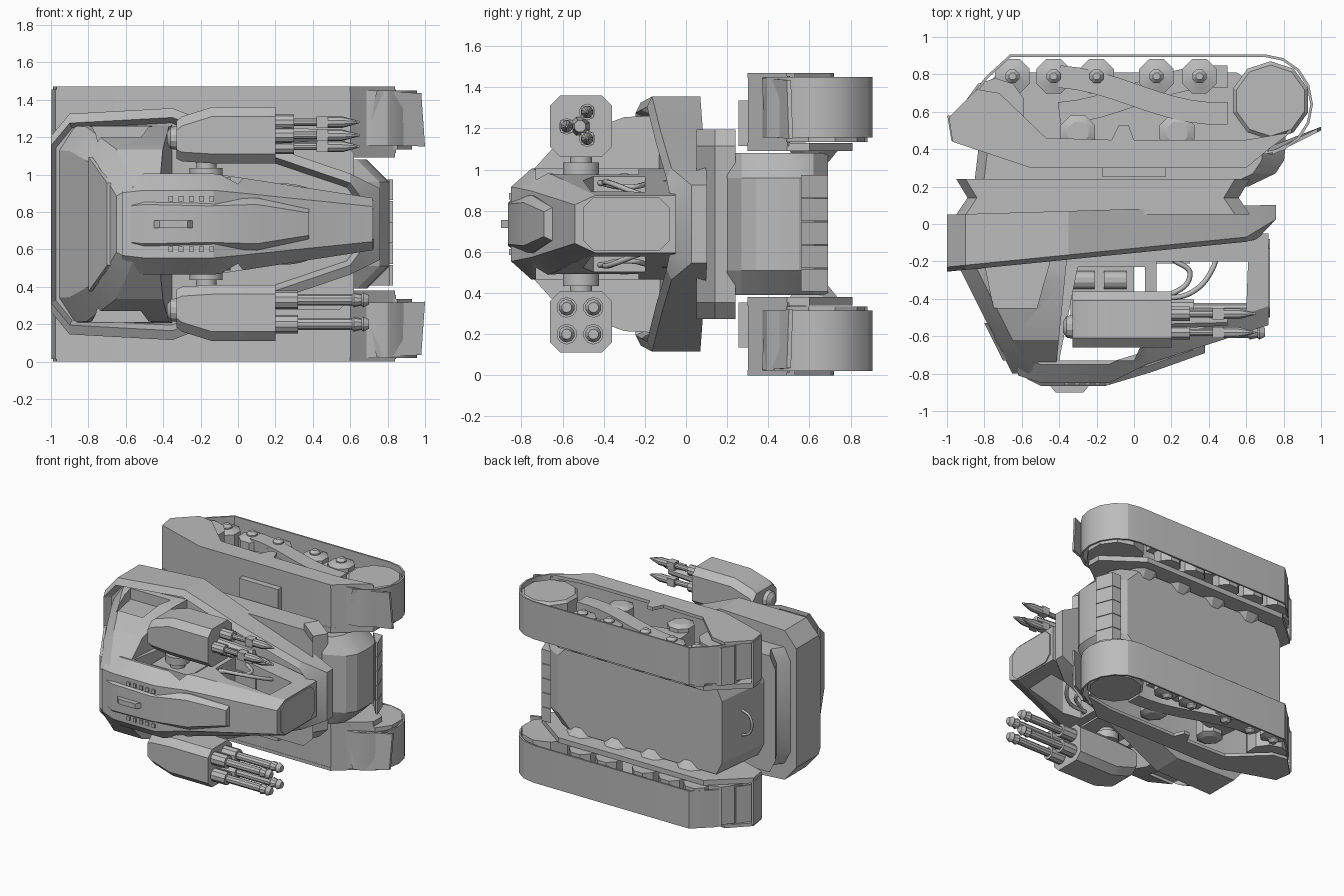
import bpy, bmesh
from math import cos, sin, pi

if "Cube" in bpy.data.objects:
    bpy.data.objects.remove(bpy.data.objects["Cube"])

MID = .735  # lateral centre plane; the vehicle lies on its side
GREY = (.5, .5, .5, 1)
SIDES = (1, -1)
mat = bpy.data.materials.new("plain grey")
mat.use_nodes = True
mat.diffuse_color = GREY
mat.node_tree.nodes["Principled BSDF"].inputs["Base Color"].default_value = GREY


def shade(ob):
    """Apply any modifier, then smooth the gentle edges only."""
    bpy.ops.object.select_all(action='DESELECT')
    bpy.context.view_layer.objects.active = ob
    ob.select_set(True)
    for modifier in list(ob.modifiers):
        bpy.ops.object.modifier_apply(modifier=modifier.name)
    bpy.ops.object.shade_smooth_by_angle(angle=.4)


def finish(name, bm):
    bmesh.ops.recalc_face_normals(bm, faces=bm.faces)
    mesh = bpy.data.meshes.new(name)
    bm.to_mesh(mesh)
    bm.free()
    ob = bpy.data.objects.new(name, mesh)
    bpy.context.collection.objects.link(ob)
    mesh.materials.append(mat)
    shade(ob)
    return ob


def loft(name, rings, recess=0):
    """Skin a stack of equal rings; points are (x, y, offset from the mid plane)."""
    bm = bmesh.new()
    loops = [[bm.verts.new((x, y, MID + d)) for x, y, d in ring] for ring in rings]
    for a, b in zip(loops, loops[1:]):
        for i in range(len(a)):
            bm.faces.new((a[i - 1], a[i], b[i], b[i - 1]))
    bm.faces.new(loops[0])
    top = bm.faces.new(loops[-1])
    if recess:
        bmesh.ops.recalc_face_normals(bm, faces=bm.faces)
        bmesh.ops.inset_region(bm, faces=[top], thickness=recess / 2)
        bmesh.ops.translate(bm, verts=top.verts, vec=(0, recess, 0))
    return finish(name, bm)


def prism(name, outline, near, far):
    return loft(name, [[(x, y, d) for x, y in outline] for d in (near, far)])


def block(name, x, y, d, length, height, width):
    rect = [(x + i * length / 2, y + j * height / 2) for i, j in ((-1, -1), (1, -1), (1, 1), (-1, 1))]
    return prism(name, rect, d - width / 2, d + width / 2)


def lathe(name, axis, centre, profile, sides=8):
    """Turned part along x or across the vehicle; profile holds (position, radius)."""
    rings = []
    for pos, radius in profile:
        angles = [2 * pi * (i + .5) / sides for i in range(sides)]
        round_ring = [(centre[0] + radius * cos(a), centre[1] + radius * sin(a)) for a in angles]
        rings.append([(pos, u, v) if axis == 'x' else (u, v, pos) for u, v in round_ring])
    return loft(name, rings)


def ribbon(name, path, near, far, thickness, closed=False):
    bm = bmesh.new()
    pairs = [[bm.verts.new((x, y, MID + d)) for d in (near, far)] for x, y in path]
    for a, b in zip(pairs, pairs[1:] + (pairs[:1] if closed else [])):
        bm.faces.new((a[0], a[1], b[1], b[0]))
    strip = finish(name, bm)
    solid = strip.modifiers.new("thickness", 'SOLIDIFY')
    solid.thickness, solid.offset = thickness, 0
    shade(strip)


def cable(name, points, radius):
    curve = bpy.data.curves.new(name, 'CURVE')
    curve.dimensions, curve.bevel_depth, curve.bevel_resolution = '3D', radius, 1
    spline = curve.splines.new('BEZIER')
    spline.bezier_points.add(len(points) - 1)
    for knot, (x, y, d) in zip(spline.bezier_points, points):
        knot.co = (x, y, MID + d)
        knot.handle_left_type = knot.handle_right_type = 'AUTO'
    curve.materials.append(mat)
    bpy.context.collection.objects.link(bpy.data.objects.new(name, curve))


def cut(ob, outline, near, far):
    cutter = prism("cutter", outline, near, far)
    boolean = ob.modifiers.new("opening", 'BOOLEAN')
    boolean.operation, boolean.object, boolean.solver = 'DIFFERENCE', cutter, 'EXACT'
    shade(ob)
    bpy.data.objects.remove(cutter)


def mirrored(half):
    """Half of a ring, completed on the other side."""
    return half + [(x, y, -d) for x, y, d in reversed(half)]


def plan(back, front, y, width, nose):
    """Long chamfered deck outline at one height."""
    return mirrored([(back, y, width - .1), (back + .05, y, width),
                     (front - nose, y, width), (front, y, width - nose)])


def octagon(x, y, d, high, wide, corner=.05):
    """Chamfered rectangle facing along x."""
    quarter = [(high, wide - corner), (high - corner, wide)]
    arc = quarter + [(-u, v) for u, v in reversed(quarter)]
    return [(x, y + u, d + v) for u, v in arc + [(-u, -v) for u, v in arc]]


# lower hull with a rounded nose, a row of nose plates and a rear handle
heights = [.2 + .07 * i for i in range(8)]
loft("hull", [plan(.12 * y - .88, .81 - .2 * ((y - .45) / .25) ** 4, y, .345, .12) for y in heights])
for i in range(-2, 3):
    prism("nose_plate", [(.81, .56), (.83, .56), (.78, .69), (.7, .69)], i * .114 - .1, i * .114 + .01)
cable("rear_handle", [(-.82, .47, -.1), (-.89, .47, -.06), (-.89, .47, .06), (-.82, .47, .1)], .01)

# waisted deck under the turret
loft("deck", [plan(pinch - .95, .62 - pinch, y, .46, .08) for y, pinch in ((.05, 0), (.14, .06), (.24, 0))])

# wedge shaped turret base with a sunken floor
stations = [(-1, .47), (-.9, .59), (-.35, .62), (.1, .44), (.6, .27), (.76, .19)]
loft("turret_base", [mirrored([(x, .08 + .03 * x, w) for x, w in stations]),
                     mirrored([(x, .1 * x - .13 + .08 * (x > .7), w) for x, w in stations]),
                     mirrored([(x - .1 * (x > .7), .1 * x - .155, w - .05) for x, w in stations])], recess=.06)

# broad faceted rear of the cabin, narrowing toward the roof
rear = loft("cabin_rear", [mirrored([(-1.05 - y / 2, y, w * .75), (-.96 - y / 2, y, w), (y * .1 - .34, y, w)])
                           for y, w in ((-.1, .53), (-.3, .52), (-.62, .4), (-.8, .2))])
for s in SIDES:
    cut(rear, [(-.8, -.2), (-.75, -.45), (-.52, -.45), (-.45, -.2)], s * .44, s * .7)
loft("rear_vent", [mirrored([(o - .79, -.53, .36), (o - .69, -.73, .22)]) for o in (-.01, .01)])

# long central cabin, open at the sides, with a seat and an ammunition box inside
cabin = loft("cabin", [
    mirrored([(x, -.05, w), (x, roof + .1, w), (x, roof, w * .67)])
    for x, roof, w in ((-.62, -.81, .25), (-.5, -.85, .27), (-.13, -.85, .27), (.07, -.75, .24), (.72, -.54, .14))])
cut(cabin, [(-.4, -.73), (0, -.73), (.06, -.6), (.06, -.23), (-.3, -.23)], -.5, .5)
cut(cabin, [(.12, -.2), (.12, -.45), (.25, -.5), (.6, -.46), (.61, -.2)], -.5, .5)
loft("front_window", [octagon(x, -.29, 0, .21, .13) for x in (.7, .728)])
block("seat", .14, -.14, 0, .32, .14, .26)
block("ammunition_box", -.17, -.35, 0, .34, .5, .4)
for s in SIDES:
    for x in (-.27, -.1):
        lathe("ammunition_tube", 'x', (-.3, s * .2), [(x - .06, .05), (x + .06, .05)], sides=12)

# raised roof spine with ribs and a handle
loft("roof_spine", [mirrored([(x, roof + .12, w), (x, roof + .04, w), (x, roof, w * .75)])
                    for x, roof, w in ((-.57, -.83, .13), (-.5, -.865, .14), (-.15, -.865, .13),
                                       (.1, -.79, .14), (.38, -.69, .08))])
prism("roof_handle", [(-.46, -.85), (-.42, -.9), (-.27, -.9), (-.23, -.85)], -.02, .02)
for s in SIDES:
    for i in range(5):
        block("roof_rib", i * .055 - .36, -.83, s * .135, .025, .06, .03)

# cross shaft and gun pods
lathe("gun_shaft", 'across', (-.17, -.51), [(-.36, .055), (.36, .055)], sides=16)
for s in SIDES:
    lathe("shaft_collar", 'across', (-.17, -.51), [(s * .24, .09), (s * .3, .09), (s * .3, .06)], sides=16)
    lathe("pod_rear_ball", 'x', (-.55, s * .46), [(-.38, .03), (-.36, .06), (-.3, .07)], sides=12)
    loft("gun_pod", [octagon(x, -.51, s * d, .15, wide)
                     for x, d, wide in ((-.33, .45, .1), (-.3, .455, .12), (-.14, .475, .15), (.2, .475, .15))])

# four cannons in one pod
for y in (-.58, -.45):
    for d in (-.405, -.535):
        lathe("cannon", 'x', (y, d), [(.18, .05), (.32, .05), (.32, .03), (.61, .03), (.62, .04),
                                      (.66, .03), (.67, .04), (.7, .025)], sides=10)

# three missiles around a core in the other
for y, d in ((-.58, .475), (-.48, .545), (-.48, .415)):
    lathe("missile", 'x', (y, d), [(.18, .04), (.3, .04), (.3, .02), (.42, .02), (.43, .03),
                                   (.56, .03), (.65, .005)], sides=10)
    block("missile_clamp", .45, y, d, .06, .06, .06)
lathe("launcher_core", 'x', (-.515, .475), [(.18, .05), (.5, .03)])
for s in SIDES:
    cable("hose", [(.12, -.4, s * .2), (.3, -.37, s * .2), (.42, -.24, s * .15), (.45, -.1, s * .1)], .014)
    cable("hose", [(.12, -.42, s * .2), (.3, -.27, s * .18), (.2, -.16, s * .2), (.3, -.08, s * .2)], .014)

# track units: belt with a round front, armour around it, running gear inside
front_arc = [(.7 + .25 * cos(a), .64 + .26 * sin(a)) for a in [pi * (.5 - i / 8) for i in range(9)]]
belt = front_arc + [(-.5, .37), (-.92, .48), (-.96, .55), (-.79, .78), (-.66, .9)]
crown = [(-.99, .57), (-.97, .44), (-.55, .3), (.6, .3), (.72, .4), (.84, .49)]
skirt = crown + [(.6, .45), (0, .45), (-.03, .53), (-.08, .53), (-.12, .45), (-.47, .46), (-.72, .7), (-.84, .72)]
for s in SIDES:
    ribbon("track_belt", belt, s * .42, s * .715, .014, closed=True)
    ribbon("track_cover", [(x, y + .01) for x, y in crown], s * .38, s * .72, .016)
    prism("outer_skirt", skirt, s * .71, s * .735)
    prism("inner_plate", crown + [(.84, .6), (.55, .81), (-.72, .81)], s * .355, s * .395)
    block("cover_plate", 0, .28, s * .49, .34, .05, .22)
    loft("mud_flap", [[(.69, .38 + o, s * .425), (1, .5 + o, s * .415), (.98, .49 + o, s * .7), (.74, .37 + o, s * .71)]
                      for o in (0, .02)])
    lathe("drive_wheel", 'across', (.73, .66), [(s * .4, .21), (s * .68, .21), (s * .7, .19)], sides=10)
    lathe("rear_wheel", 'across', (-.74, .62), [(s * .4, .16), (s * .7, .16)], sides=10)
    for x in (-.65, -.43, -.2, .12, .35):
        lathe("road_wheel", 'across', (x, .79), [(s * .4, .1), (s * .65, .1), (s * .67, .04),
                                                 (s * .68, .04), (s * .7, .02)])
    for i in range(4):
        lathe("inner_hub", 'across', (i * .32 - .5, .62), [(s * .36, .13), (s * .27, .05)])
    for x in (-.3, .23):
        lathe("return_roller", 'across', (x, .49), [(s * .4, .1), (s * .65, .1), (s * .67, .06)])
    # crossed, wavy suspension arms
    for slope, depth in ((-.2, .67), (.2, .62)):
        wave = [(.1 * i, .69 + slope * sin(.35 * i) / 2) for i in range(-4, 6)]
        ribbon("suspension_arm", wave, s * .5, s * depth, .12)
